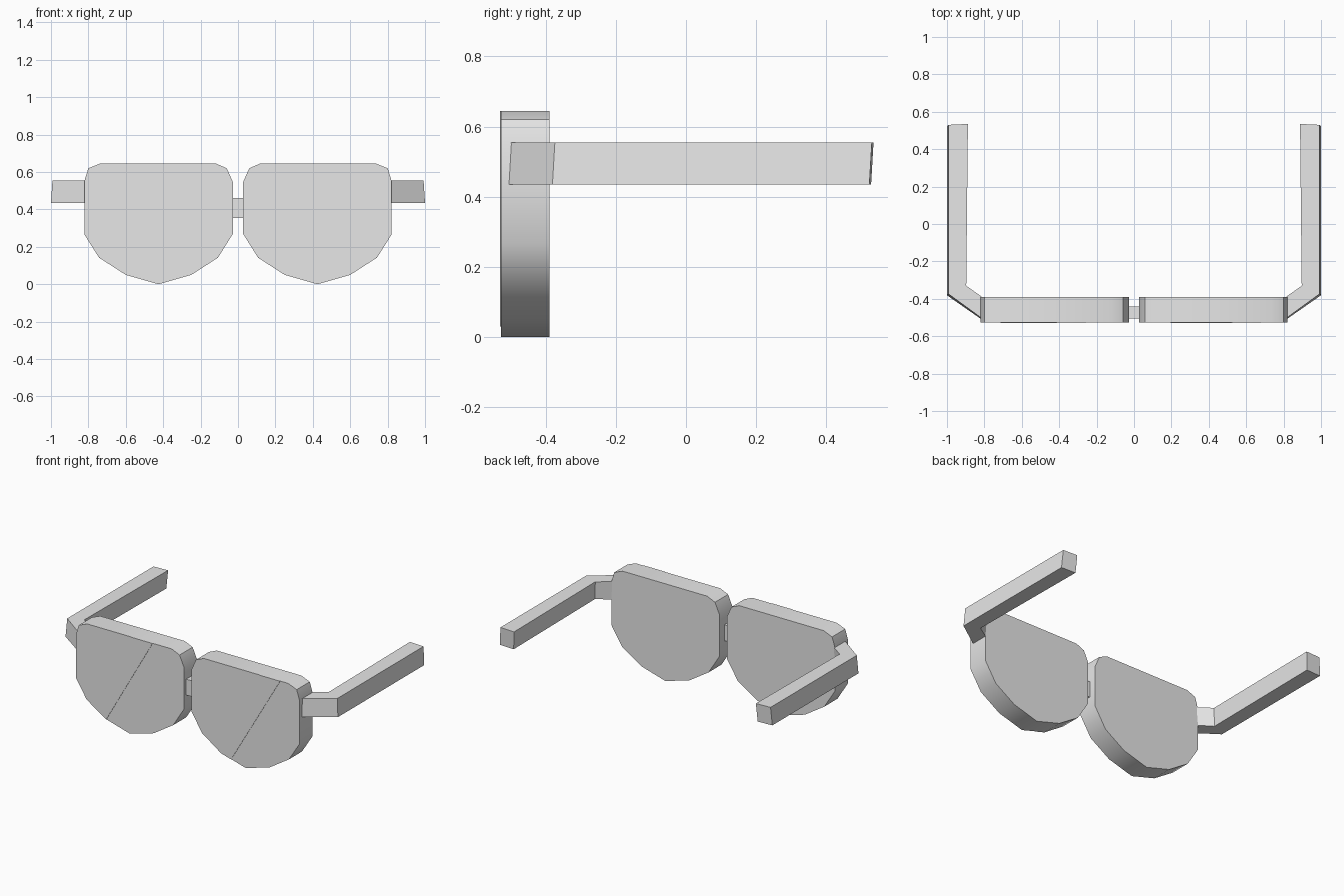
import bpy
import bmesh
import math

cube = bpy.data.objects.get("Cube")
if cube:
    bpy.data.objects.remove(cube, do_unlink=True)

# One grey for the whole model
grey = bpy.data.materials.new("plain grey")
grey.use_nodes = True
grey.diffuse_color = (0.8, 0.8, 0.8, 1)
grey.node_tree.nodes["Principled BSDF"].inputs["Base Color"].default_value = (0.8, 0.8, 0.8, 1)


def finish(name, bm, smooth=False):
    bmesh.ops.recalc_face_normals(bm, faces=bm.faces)
    mesh = bpy.data.meshes.new(name)
    bm.to_mesh(mesh)
    bm.free()
    mesh.materials.append(grey)
    obj = bpy.data.objects.new(name, mesh)
    bpy.context.collection.objects.link(obj)
    if smooth:
        bpy.ops.object.select_all(action='DESELECT')
        obj.select_set(True)
        bpy.context.view_layer.objects.active = obj
        bpy.ops.object.shade_smooth_by_angle(angle=math.radians(35))
    return obj


def loft(name, rings, smooth=False):
    """Join rings of equal point count and cap both ends."""
    bm = bmesh.new()
    loops = [[bm.verts.new(p) for p in ring] for ring in rings]
    n = len(loops[0])
    for a, b in zip(loops, loops[1:]):
        for i in range(n):
            j = (i + 1) % n
            bm.faces.new((a[i], a[j], b[j], b[i]))
    bm.faces.new(loops[0])
    bm.faces.new(loops[-1])
    return finish(name, bm, smooth)


def slab(name, outline, front, back, smooth=False):
    """Extrude an x-z outline along y."""
    return loft(name, [[(x, y, z) for x, z in outline] for y in (front, back)], smooth)


FRONT, BACK = -0.527, -0.39

# Lens outline: rounded top corners, faceted bowl below
lens = [(0.027, 0.545), (0.06, 0.62), (0.118, 0.645), (0.738, 0.645),
        (0.80, 0.62), (0.822, 0.55), (0.822, 0.267), (0.743, 0.142),
        (0.60, 0.05), (0.425, 0.0), (0.25, 0.05), (0.107, 0.142), (0.027, 0.27)]

# Arm stations: outer x, y then inner x, y
arm = [(0.815, -0.503, 0.815, -0.388),
       (0.992, -0.374, 0.897, -0.33),
       (0.992, 0.53, 0.888, 0.535)]
ARM_LOW, ARM_HIGH = 0.435, 0.555
LEAN_X, LEAN_Y = 0.008, -0.007

for side, s in (("left", 1), ("right", -1)):
    slab(side + "_lens", [(s * x, z) for x, z in lens], FRONT, BACK, True)

    rings = []
    for i, (ox, oy, ix, iy) in enumerate(arm):
        lean = LEAN_X if i else 0
        rings.append([(s * ox, oy, ARM_HIGH), (s * ix, iy, ARM_HIGH),
                      (s * (ix + lean), iy + LEAN_Y, ARM_LOW),
                      (s * (ox + lean), oy + LEAN_Y, ARM_LOW)])
    loft(side + "_arm", rings)

# Thin diagonal glint plates, slanting the same way on both lenses
glints = {
    "left_glint": [(0.527, 0.645), (0.68, 0.645), (0.32, 0.03), (0.25, 0.05), (0.196, 0.085)],
    "right_glint": [(-0.411, 0.645), (-0.257, 0.645), (-0.597, 0.05), (-0.713, 0.123)],
}
for name, outline in glints.items():
    slab(name, outline, FRONT - 0.003, FRONT + 0.002)

# Bridge between the lenses
slab("bridge", [(-0.035, 0.355), (0.035, 0.355), (0.035, 0.46), (-0.035, 0.46)], -0.505, -0.44)
